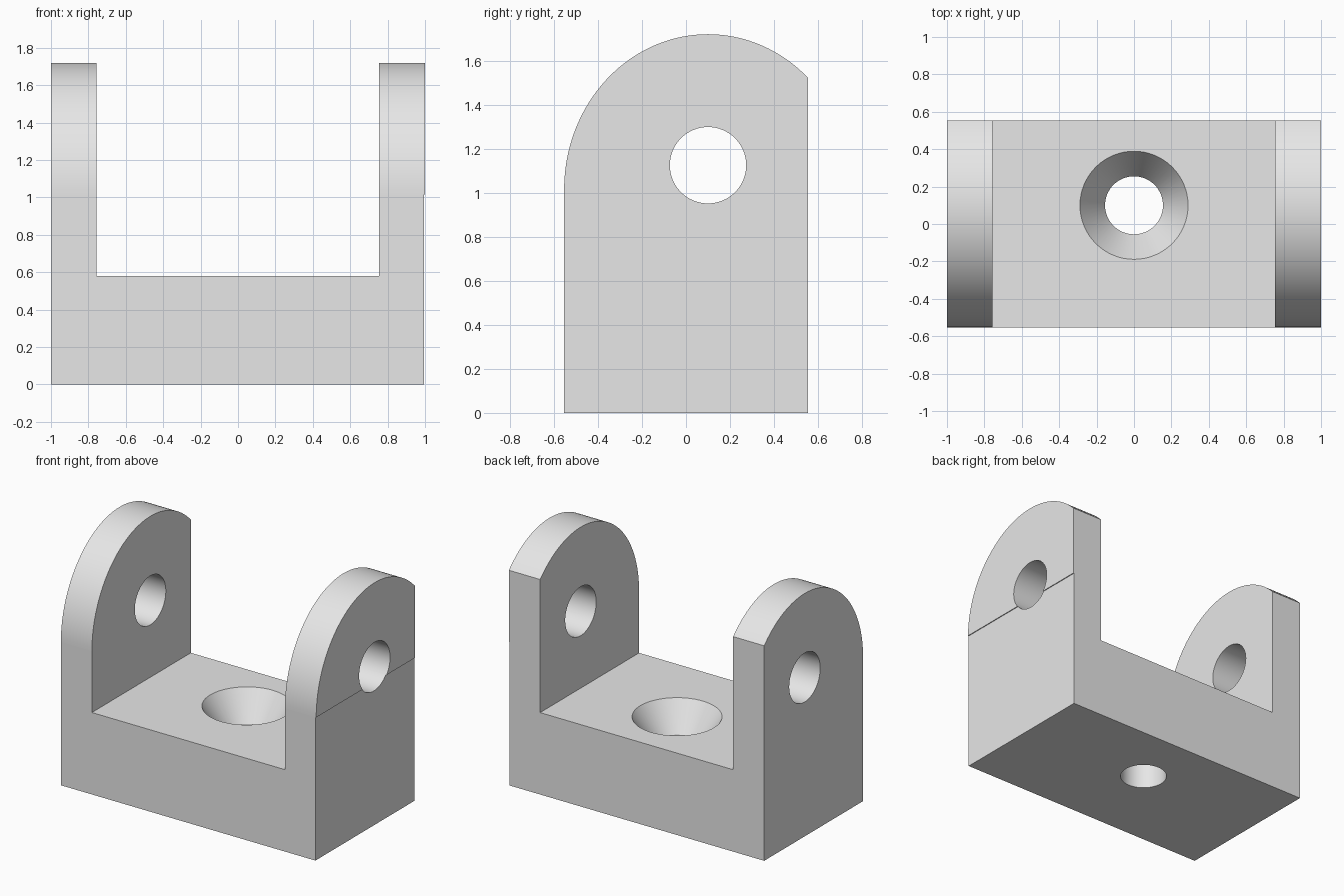
import bpy, bmesh, math
from mathutils import Matrix

cube = bpy.data.objects.get("Cube")
if cube:
    bpy.data.objects.remove(cube, do_unlink=True)

HALF_Y = 0.5535      # half depth
FLOOR = 0.58         # slot floor height
SHOULDER = 1.015     # where the rounded ears begin
TOP = 1.72
CENTRE_Y = 0.1       # shared centre line of the ears and holes
SIDES = 64


def make_object(name, bm):
    bmesh.ops.recalc_face_normals(bm, faces=bm.faces)
    mesh = bpy.data.meshes.new(name)
    bm.to_mesh(mesh)
    bm.free()
    obj = bpy.data.objects.new(name, mesh)
    bpy.context.collection.objects.link(obj)
    return obj


def box(name, x0, x1, y0, y1, z0, z1):
    bm = bmesh.new()
    place = Matrix.Translation(((x0 + x1) / 2, (y0 + y1) / 2, (z0 + z1) / 2))
    size = Matrix.Diagonal((x1 - x0, y1 - y0, z1 - z0, 1))
    bmesh.ops.create_cube(bm, size=1, matrix=place @ size)
    return make_object(name, bm)


def lathe(name, profile, matrix):
    """Closed solid from rings of (radius, height)."""
    bm = bmesh.new()
    rings = []
    for r, h in profile:
        rings.append([bm.verts.new((r * math.cos(a), r * math.sin(a), h))
                      for a in (math.tau * i / SIDES for i in range(SIDES))])
    for low, high in zip(rings, rings[1:]):
        for i in range(SIDES):
            j = (i + 1) % SIDES
            bm.faces.new((low[i], low[j], high[j], high[i]))
    bm.faces.new(rings[0])
    bm.faces.new(rings[-1])
    bm.transform(matrix)
    return make_object(name, bm)


# Bracket body: side profile with an elliptical crown, extruded across x
ry, rz = HALF_Y + CENTRE_Y, TOP - SHOULDER
start = math.acos((HALF_Y - CENTRE_Y) / ry)
profile = [(-HALF_Y, 0), (HALF_Y, 0)]
for i in range(SIDES + 1):
    a = start + (math.pi - start) * i / SIDES
    profile.append((CENTRE_Y + ry * math.cos(a), SHOULDER + rz * math.sin(a)))
bm = bmesh.new()
side = bm.faces.new([bm.verts.new((-1, y, z)) for y, z in profile])
new = bmesh.ops.extrude_face_region(bm, geom=[side])["geom"]
bmesh.ops.translate(bm, vec=(2, 0, 0),
                    verts=[v for v in new if isinstance(v, bmesh.types.BMVert)])
bracket = make_object("clevis_bracket", bm)

# Cutters: slot, pin hole, countersunk screw hole, shallow step on the left side
cutters = [
    box("slot_cutter", -0.757, 0.755, -1, 1, FLOOR, 2),
    lathe("pin_hole_cutter", [(0.1735, -1.5), (0.1735, 1.5)],
          Matrix.Translation((0, CENTRE_Y, 1.125)) @ Matrix.Rotation(math.pi / 2, 4, 'Y')),
    lathe("screw_hole_cutter",
          [(0.155, -0.2), (0.155, 0.38), (0.289, FLOOR), (0.289, FLOOR + 0.1)],
          Matrix.Translation((0, CENTRE_Y, 0))),
    box("side_step_cutter", 0.994, 1.2, -1, 1, -0.2, SHOULDER),
]
for cutter in cutters:
    cutter.hide_render = True
    mod = bracket.modifiers.new(cutter.name, 'BOOLEAN')
    mod.operation = 'DIFFERENCE'
    mod.solver = 'EXACT'
    mod.object = cutter

# Bake the cuts and discard the cutters
bpy.context.view_layer.update()
result = bracket.evaluated_get(bpy.context.evaluated_depsgraph_get())
cut_mesh = bpy.data.meshes.new_from_object(result)
bracket.modifiers.clear()
bracket.data = cut_mesh
for cutter in cutters:
    bpy.data.objects.remove(cutter, do_unlink=True)

# Plain grey material
grey = bpy.data.materials.new("light_grey")
grey.use_nodes = True
colour = (0.8, 0.8, 0.8, 1)
grey.diffuse_color = colour
grey.node_tree.nodes["Principled BSDF"].inputs["Base Color"].default_value = colour
cut_mesh.materials.clear()
cut_mesh.materials.append(grey)

# Smooth curved walls, keep the large planes flat
bpy.ops.object.select_all(action='DESELECT')
bracket.select_set(True)
bpy.context.view_layer.objects.active = bracket
bpy.ops.object.shade_smooth_by_angle(angle=math.radians(30))
for face in cut_mesh.polygons:
    if face.area > 0.05:
        face.use_smooth = False
